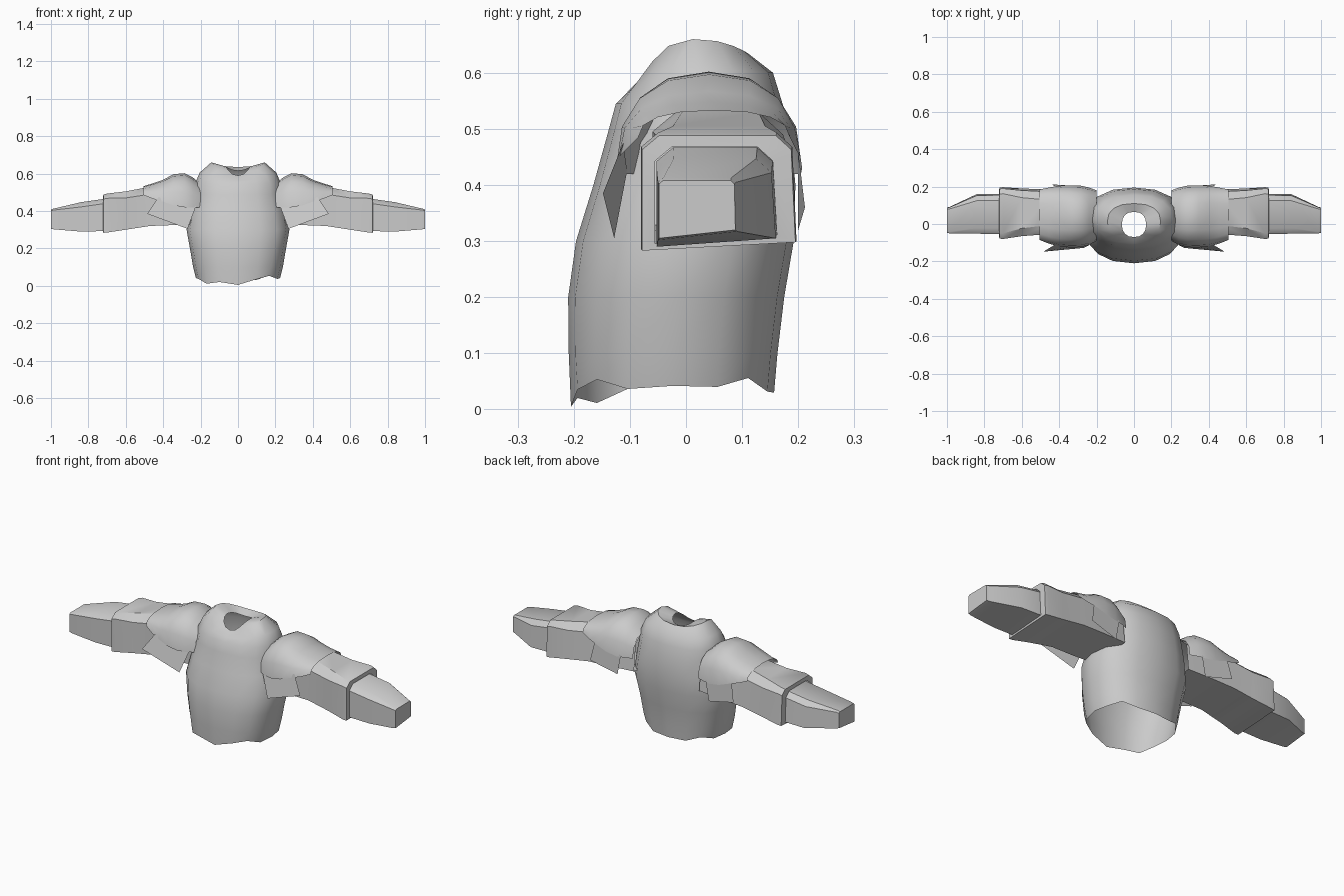
import bpy, bmesh
from math import sin, cos, pi, copysign, radians

old = bpy.data.objects.get("Cube")
if old:
    bpy.data.objects.remove(old, do_unlink=True)

grey = bpy.data.materials.new("light_grey_cloth")
grey.use_nodes = True
grey.diffuse_color = (0.6, 0.6, 0.6, 1)
grey.node_tree.nodes["Principled BSDF"].inputs["Base Color"].default_value = (0.6, 0.6, 0.6, 1)


def loft(name, rings, closed=True, cap=False, flaps=()):
    """Skin a list of equal point rows; add loose quads for flaps."""
    bm = bmesh.new()
    rows = [[bm.verts.new(p) for p in ring] for ring in rings]
    n = len(rows[0])
    for a, b in zip(rows, rows[1:]):
        for i in range(n if closed else n - 1):
            j = (i + 1) % n
            bm.faces.new((a[i], a[j], b[j], b[i]))
    if cap:
        bm.faces.new(rows[-1])
    for quad in flaps:
        bm.faces.new([bm.verts.new(p) for p in quad])
    bmesh.ops.recalc_face_normals(bm, faces=bm.faces)
    mesh = bpy.data.meshes.new(name)
    bm.to_mesh(mesh)
    bm.free()
    obj = bpy.data.objects.new(name, mesh)
    bpy.context.collection.objects.link(obj)
    mesh.materials.append(grey)
    bpy.ops.object.select_all(action='DESELECT')
    obj.select_set(True)
    bpy.context.view_layer.objects.active = obj
    bpy.ops.object.shade_smooth_by_angle(angle=radians(40))
    return obj


def soft(v):
    return copysign(abs(v) ** 0.85, v)


def body_ring(hx, front, back, side_z, front_z, back_z, n=16):
    """Rounded ring whose height differs at sides, front and back."""
    pts = []
    mid = (front + back) / 2
    for i in range(n):
        a = 2 * pi * i / n
        c, s = cos(a), sin(a)
        end_z = back_z if s > 0 else front_z
        pts.append((hx * soft(c), mid + (back - front) / 2 * soft(s),
                    side_z * c * c + end_z * s * s))
    return pts


# Torso: ragged open hem, wide ribs, raised shoulders round a small neck hole
hem = body_ring(0.225, -0.205, 0.157, 0.042, 0.005, 0.03)
ragged = {2: 0.02, 6: 0.02, 10: -0.012, 11: 0.01, 13: 0.025, 14: 0.03}
hem = [(x, y, z + ragged.get(i, 0)) for i, (x, y, z) in enumerate(hem)]
levels = [(0.10, 0.24, -0.209, 0.163), (0.20, 0.257, -0.21, 0.175),
          (0.30, 0.275, -0.196, 0.192), (0.40, 0.255, -0.165, 0.195),
          (0.49, 0.235, -0.14, 0.187), (0.545, 0.23, -0.125, 0.172)]
torso = [hem] + [body_ring(hx, f, b, z, z, z) for z, hx, f, b in levels]
torso += [body_ring(0.205, -0.105, 0.155, 0.605, 0.565, 0.60),
          body_ring(0.143, -0.085, 0.11, 0.66, 0.58, 0.635),
          body_ring(0.065, -0.07, 0.065, 0.638, 0.59, 0.615)]
loft("torso", torso)


def sleeve_ring(x, y0, y1, z0, z1, bevel=0.025):
    """Boxy sleeve section with cut upper corners."""
    return [(x, y0, z0), (x, y1, z0 + 0.015), (x, y1 - bevel * 0.3, z1 - bevel),
            (x, y1 - bevel * 1.4, z1), (x, y0 + bevel * 1.2, z1), (x, y0, z1 - bevel)]


def mirrored(ring, side):
    return [(side * x, y, z) for x, y, z in ring]


for side, word in ((1, "left"), (-1, "right")):
    # Upper sleeve, ending in a wide cuff closed by a narrow rim
    sleeve = [sleeve_ring(0.20, -0.06, 0.17, 0.33, 0.54, 0.05),
              sleeve_ring(0.34, -0.06, 0.18, 0.325, 0.545, 0.05),
              sleeve_ring(0.47, -0.055, 0.185, 0.32, 0.53, 0.04),
              sleeve_ring(0.60, -0.065, 0.19, 0.30, 0.505, 0.035),
              sleeve_ring(0.70, -0.08, 0.197, 0.285, 0.493, 0.025),
              sleeve_ring(0.72, -0.078, 0.195, 0.283, 0.488, 0.025),
              sleeve_ring(0.722, -0.055, 0.162, 0.296, 0.468)]
    loft(word + "_sleeve", [mirrored(r, side) for r in sleeve])

    # Lower sleeve, tapering to a closed end
    forearm = [sleeve_ring(0.70, -0.053, 0.162, 0.293, 0.467),
               sleeve_ring(0.84, -0.052, 0.16, 0.29, 0.447),
               sleeve_ring(0.985, -0.05, 0.092, 0.302, 0.413, 0.008),
               sleeve_ring(1.0, -0.048, 0.088, 0.305, 0.408, 0.006)]
    loft(word + "_lower_sleeve", [mirrored(r, side) for r in forearm], cap=True)

    # Shoulder pad: an arched shell with loose front and back flaps
    arches = [(0.20, -0.09, 0.18, 0.42, 0.545), (0.24, -0.112, 0.195, 0.42, 0.578),
              (0.285, -0.124, 0.205, 0.42, 0.602), (0.345, -0.125, 0.207, 0.43, 0.597),
              (0.40, -0.12, 0.204, 0.45, 0.567), (0.455, -0.105, 0.195, 0.465, 0.548),
              (0.505, -0.085, 0.185, 0.485, 0.533)]
    pad = []
    for x, f, b, low, top in arches:
        pad.append([(side * x, (f + b) / 2 - (b - f) / 2 * soft(cos(pi * k / 8)),
                     low + (top - low) * soft(sin(pi * k / 8))) for k in range(9)])
    front_flap = [(0.225, -0.105, 0.425), (0.425, -0.112, 0.475),
                  (0.485, -0.148, 0.385), (0.27, -0.128, 0.305)]
    back_flap = [(0.26, 0.20, 0.43), (0.42, 0.20, 0.46),
                 (0.44, 0.212, 0.36), (0.28, 0.20, 0.32)]
    loft(word + "_shoulder_pad", pad, closed=False,
         flaps=[mirrored(front_flap, side), mirrored(back_flap, side)])
